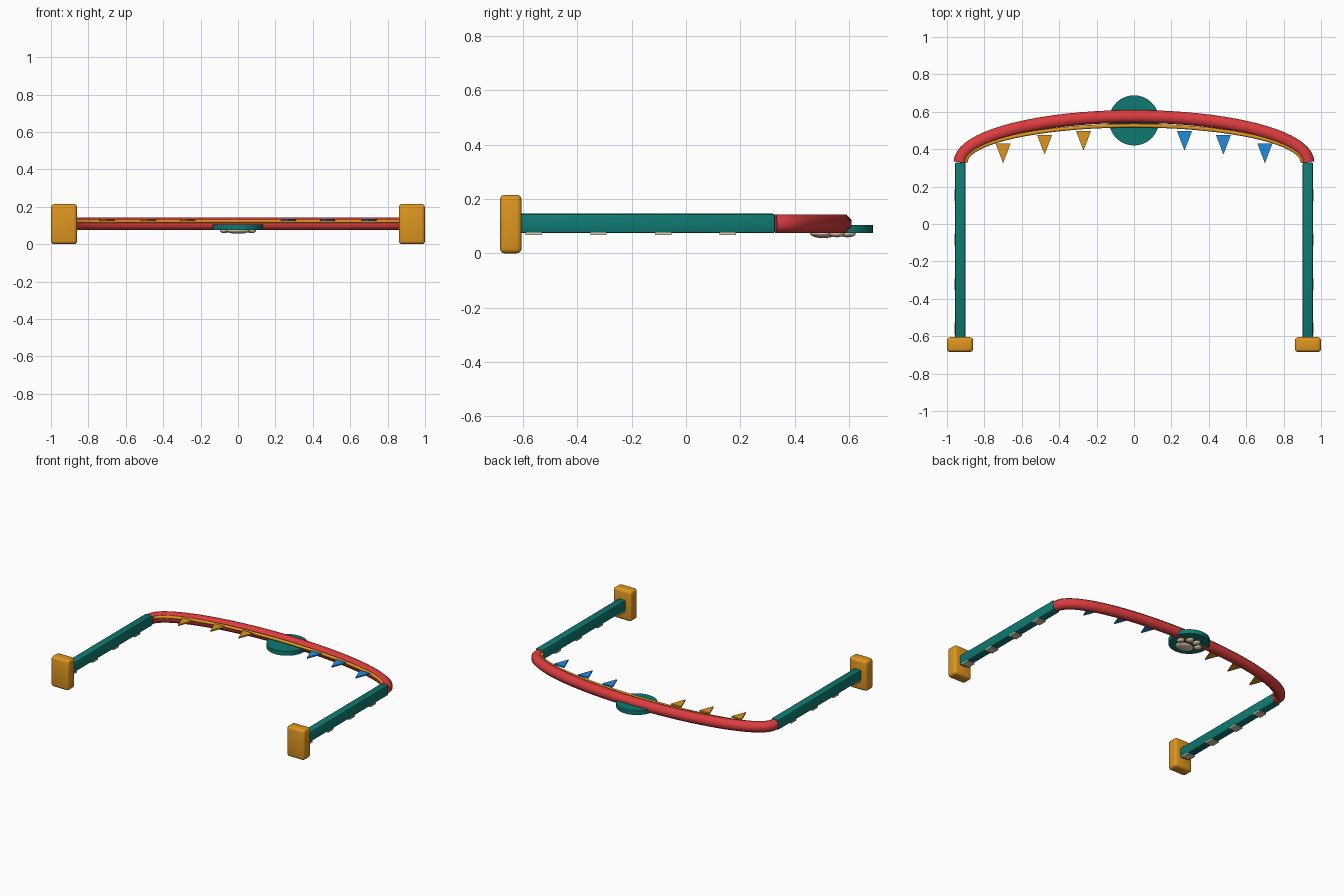
import bpy, bmesh, math
from mathutils import Vector, Matrix

if "Cube" in bpy.data.objects:
    bpy.data.objects.remove(bpy.data.objects["Cube"])

def mat(name, rgb):
    m = bpy.data.materials.new(name)
    lin = [(c / 255 / 12.92) if c < 10 else ((c / 255 + 0.055) / 1.055) ** 2.4 for c in rgb]
    m.diffuse_color = (*lin, 1)
    m.use_nodes = True
    m.node_tree.nodes["Principled BSDF"].inputs["Base Color"].default_value = m.diffuse_color
    return m

GOLD = mat("gold", (222, 150, 32))
TEAL = mat("teal", (15, 122, 114))
RED = mat("red", (220, 60, 62))
BLUE = mat("blue", (36, 140, 220))
TAN = mat("tan", (222, 202, 170))

def finish(bm, name, material, smooth=None):
    bmesh.ops.recalc_face_normals(bm, faces=bm.faces)
    me = bpy.data.meshes.new(name)
    bm.to_mesh(me)
    bm.free()
    ob = bpy.data.objects.new(name, me)
    bpy.context.collection.objects.link(ob)
    me.materials.append(material)
    if smooth:
        bpy.ops.object.select_all(action='DESELECT')
        ob.select_set(True)
        bpy.context.view_layer.objects.active = ob
        bpy.ops.object.shade_smooth_by_angle(angle=math.radians(smooth))
    return ob

def box(name, lo, hi, material, bevel=0.0, seg=3):
    lo, hi = Vector(lo), Vector(hi)
    bm = bmesh.new()
    bmesh.ops.create_cube(bm, size=1, matrix=Matrix.Translation((lo + hi) / 2) @ Matrix.Diagonal((*(hi - lo), 1)))
    if bevel:
        bmesh.ops.bevel(bm, geom=bm.edges[:], offset=bevel, segments=seg, affect='EDGES', profile=0.5)
    return finish(bm, name, material, 40 if bevel else None)

def arch(name, a, b, y0, z, r, sides, material, steps=40):
    """Round section swept along a half ellipse lying in the XY plane."""
    pts = [Vector((-a * math.cos(math.pi * i / steps), y0 + b * math.sin(math.pi * i / steps), z))
           for i in range(steps + 1)]
    bm = bmesh.new()
    rings = []
    for i, p in enumerate(pts):
        t = (pts[min(i + 1, steps)] - pts[max(i - 1, 0)]).normalized()
        n = Vector((-t.y, t.x, 0))
        ring = []
        for k in range(sides):
            ang = 2 * math.pi * (k + 0.5) / sides
            ring.append(bm.verts.new(p + n * r * math.cos(ang) + Vector((0, 0, r * math.sin(ang)))))
        rings.append(ring)
    for q, s in zip(rings, rings[1:]):
        for k in range(sides):
            bm.faces.new((q[k], q[(k + 1) % sides], s[(k + 1) % sides], s[k]))
    bm.faces.new(rings[0])
    bm.faces.new(rings[-1])
    return finish(bm, name, material, 50)

def pad(name, x, y, rx, ry, rz=0.017):
    bm = bmesh.new()
    bmesh.ops.create_uvsphere(bm, u_segments=20, v_segments=12, radius=1,
                              matrix=Matrix.Translation((x, y, 0.073)) @ Matrix.Diagonal((rx, ry, rz, 1)))
    finish(bm, name, TAN, 60)

def pennant(name, x, y, material):
    bm = bmesh.new()
    tri = [bm.verts.new((x + dx, y + dy, 0.124)) for dx, dy in ((-0.04, 0), (0.04, 0), (0, -0.105))]
    f = bm.faces.new(tri)
    top = bmesh.ops.extrude_face_region(bm, geom=[f])["geom"]
    bmesh.ops.translate(bm, vec=(0, 0, 0.01), verts=[v for v in top if isinstance(v, bmesh.types.BMVert)])
    finish(bm, name, material)

# Feet, posts and the plates under the posts, on both sides
for s, side in ((-1, "left"), (1, "right")):
    x = 0.93 * s
    box(f"{side}_foot", (x - 0.07, -0.685, 0), (x + 0.07, -0.605, 0.215), GOLD, 0.018)
    box(f"{side}_post", (x - 0.028, -0.62, 0.074), (x + 0.028, 0.328, 0.146), TEAL, 0.008, 2)
    for i in range(4):
        y = -0.56 + 0.238 * i
        box(f"{side}_post_plate_{i + 1}", (x - 0.03, y - 0.03, 0.067), (x + 0.03, y + 0.03, 0.076), TAN)

# Main arch and the thin trim inside it
arch("arch", 0.93, 0.245, 0.33, 0.109, 0.037, 8, RED)
arch("arch_trim", 0.9, 0.196, 0.33, 0.123, 0.011, 8, GOLD)

# Pennants hanging from the trim
for i, (x, y) in enumerate(((0.7, 0.43), (0.478, 0.476), (0.27, 0.497))):
    pennant(f"left_pennant_{i + 1}", -x, y, GOLD)
    pennant(f"right_pennant_{i + 1}", x, y, BLUE)

# Round badge with a paw on its lower face
bm = bmesh.new()
bmesh.ops.create_cone(bm, cap_ends=True, segments=40, radius1=0.134, radius2=0.134, depth=0.03,
                      matrix=Matrix.Translation((0, 0.554, 0.09)))
finish(bm, "badge", TEAL, 40)
pad("paw_palm", 0, 0.505, 0.065, 0.048)
for s, side in ((-1, "left"), (1, "right")):
    pad(f"{side}_outer_toe", 0.072 * s, 0.555, 0.024, 0.028, 0.014)
    pad(f"{side}_inner_toe", 0.027 * s, 0.595, 0.024, 0.03, 0.014)
